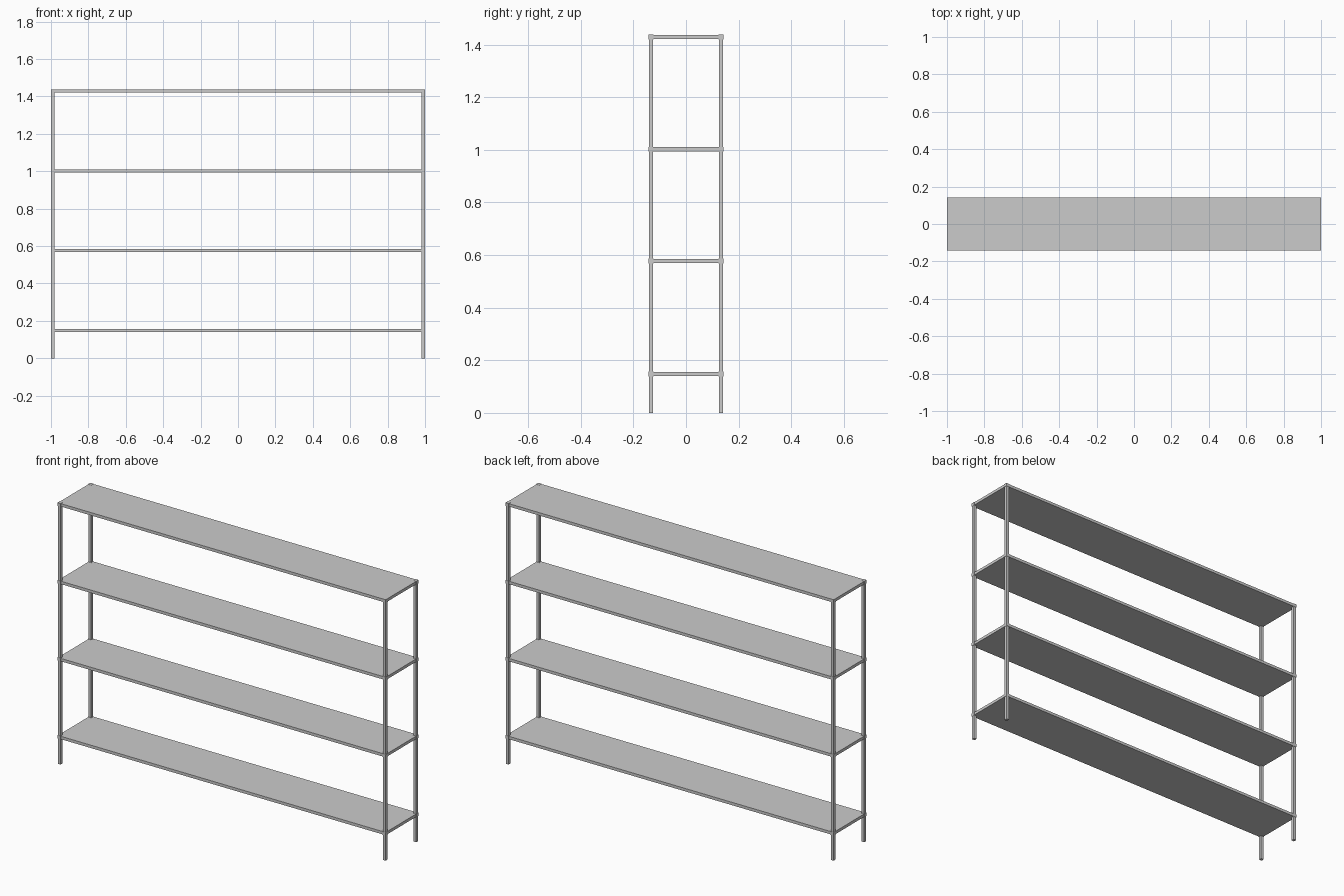
import bpy

if "Cube" in bpy.data.objects:
    bpy.data.objects.remove(bpy.data.objects["Cube"])

W, D = 0.99, 0.133      # leg centre lines
T = 0.017               # tube / shelf thickness
LEVELS = (0.148, 0.577, 1.002, 1.429)


def box(name, size, loc):
    bpy.ops.mesh.primitive_cube_add(size=1, location=loc)
    ob = bpy.context.object
    ob.name = name
    ob.scale = size
    bpy.ops.object.transform_apply(location=False, rotation=False, scale=True)
    return ob


# Four square legs
for sx in (-1, 1):
    for sy in (-1, 1):
        box("leg", (T, T, LEVELS[-1]), (sx * W, sy * D, LEVELS[-1] / 2))

# Shelf boards with corner joints
for z in LEVELS:
    box("shelf", (2 * W + T, 2 * D + T, T - 0.001), (0, 0, z))
    for sx in (-1, 1):
        for sy in (-1, 1):
            box("corner_joint", (0.02, 0.02, 0.018), (sx * W, sy * D, z))
